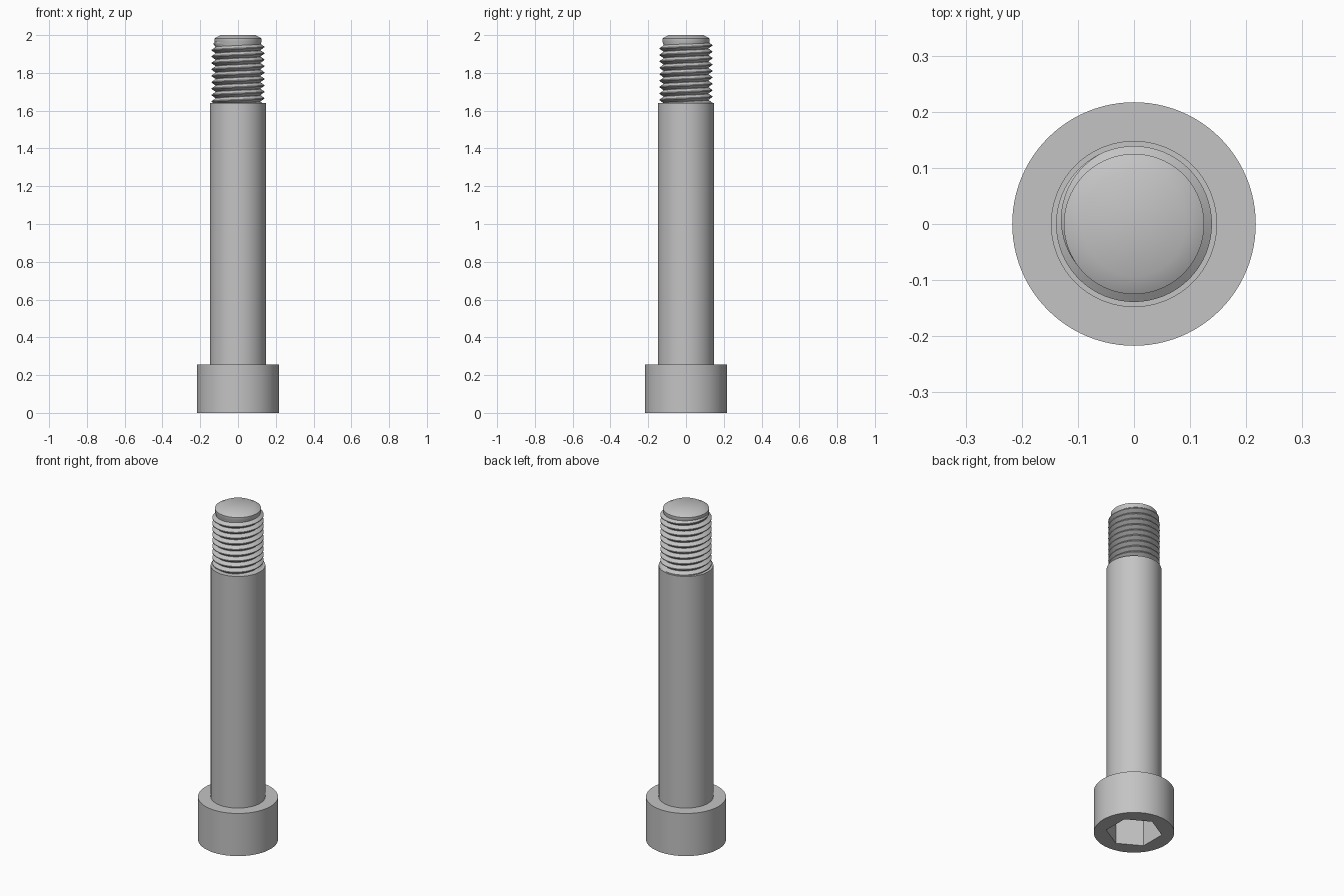
import bpy, bmesh, math

if "Cube" in bpy.data.objects:
    bpy.data.objects.remove(bpy.data.objects["Cube"], do_unlink=True)

SEGMENTS = 96
HEAD_TOP, SHANK_TOP, TIP = 0.255, 1.64, 2.0
MAJOR, MINOR, PITCH = 0.139, 0.119, 0.034

steel = bpy.data.materials.new("plain steel grey")
steel.use_nodes = True
grey = (0.55, 0.55, 0.55, 1)
steel.diffuse_color = grey
steel.node_tree.nodes["Principled BSDF"].inputs["Base Color"].default_value = grey


def finish(name, bm, angle=30):
    """Turn a bmesh into a shaded object."""
    bmesh.ops.recalc_face_normals(bm, faces=bm.faces)
    mesh = bpy.data.meshes.new(name)
    bm.to_mesh(mesh)
    bm.free()
    mesh.materials.append(steel)
    obj = bpy.data.objects.new(name, mesh)
    bpy.context.collection.objects.link(obj)
    bpy.ops.object.select_all(action='DESELECT')
    obj.select_set(True)
    bpy.context.view_layer.objects.active = obj
    bpy.ops.object.shade_smooth_by_angle(angle=math.radians(angle))
    return obj


def ring(bm, radius, z, sides=SEGMENTS, start=0.0):
    """Closed loop of vertices around the z axis."""
    turn = [start + math.tau * i / sides for i in range(sides)]
    return [bm.verts.new((radius * math.cos(a), radius * math.sin(a), z)) for a in turn]


def skin(bm, low, high):
    """Join two loops with quads."""
    n = len(low)
    for i in range(n):
        j = (i + 1) % n
        bm.faces.new((low[i], low[j], high[j], high[i]))


def lathe(name, profile):
    """Capped solid of revolution from (radius, height) pairs."""
    bm = bmesh.new()
    rings = [ring(bm, r, z) for r, z in profile]
    for low, high in zip(rings, rings[1:]):
        skin(bm, low, high)
    bm.faces.new(rings[0])
    bm.faces.new(rings[-1])
    return finish(name, bm)


# Cylindrical head with a hexagonal socket in its underside
bm = bmesh.new()
rim = ring(bm, 0.217, 0)
top = ring(bm, 0.217, HEAD_TOP)
mouth = ring(bm, 0.152, 0, 6, math.pi / 2)
floor = ring(bm, 0.152, 0.17, 6, math.pi / 2)
skin(bm, rim, top)
skin(bm, mouth, floor)
bm.faces.new(top)
bm.faces.new(floor)
# flat underside: each hexagon side takes a sixth of the rim
sector = SEGMENTS // 6
first = SEGMENTS // 4
for k in range(6):
    arc = [rim[(first + k * sector + i) % SEGMENTS] for i in range(sector + 1)]
    bm.faces.new(arc + [mouth[(k + 1) % 6], mouth[k]])
finish("head", bm)

# Plain shank
lathe("shank", [(0.148, HEAD_TOP - 0.01), (0.148, SHANK_TOP)])

# Threaded end core with a chamfered tip
lathe("thread_core", [(MINOR, SHANK_TOP - 0.01), (MINOR, 1.95), (0.125, 1.965),
                      (0.125, 1.982), (0.093, TIP)])

# Helical thread ridge, starting inside the shank and fading out near the tip
bm = bmesh.new()
per_turn = 64
start_z, end_z = SHANK_TOP - PITCH / 2, 1.962
steps = int((end_z - start_z) / PITCH * per_turn)
previous = None
for s in range(steps + 1):
    a = math.tau * s / per_turn - math.pi / 2
    z = start_z + PITCH * s / per_turn
    fade = min(1, (steps - s) / (per_turn * 0.4))
    crest = MINOR + (MAJOR - MINOR) * fade
    section = [(MINOR - 0.001, -0.5), (crest, -0.07), (crest, 0.07), (MINOR - 0.001, 0.5)]
    current = [bm.verts.new((r * math.cos(a), r * math.sin(a), z + h * PITCH))
               for r, h in section]
    if previous:
        skin(bm, previous, current)
    else:
        bm.faces.new(current)
    previous = current
bm.faces.new(previous)
finish("thread_ridge", bm)
